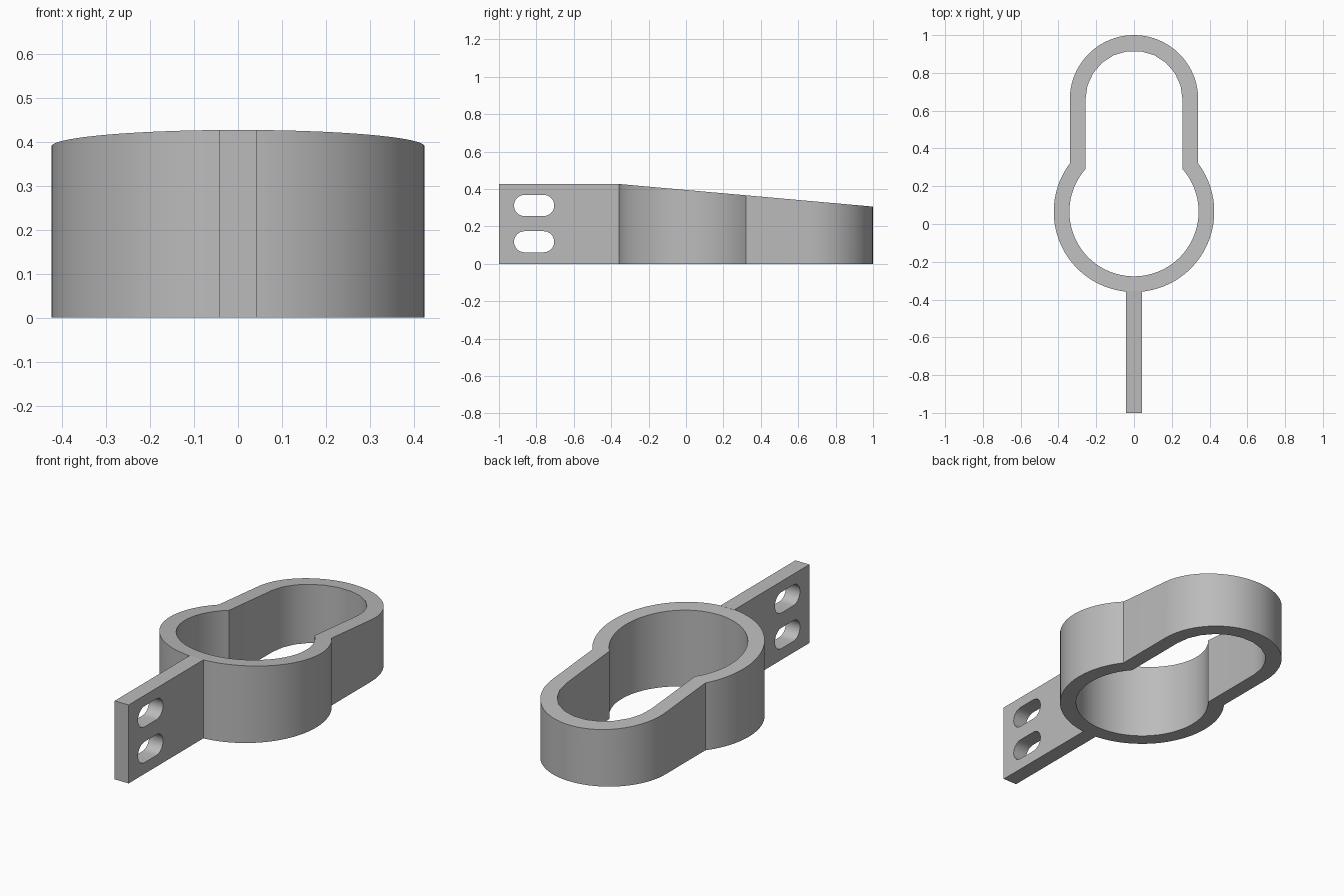
import bpy
import bmesh
from math import sin, cos, pi, asin, radians
from mathutils import Matrix

cube = bpy.data.objects.get("Cube")
if cube:
    bpy.data.objects.remove(cube, do_unlink=True)

HEIGHT, LOW_END = 0.427, 0.306
BIG_Y, SMALL_Y = 0.065, 0.66
FRONT = -0.36
BLADE_T = 0.084

grey = bpy.data.materials.new("Plain grey")
grey.use_nodes = True
colour = (0.5, 0.5, 0.5, 1)
grey.diffuse_color = colour
grey.node_tree.nodes["Principled BSDF"].inputs["Base Color"].default_value = colour


def arc(cx, cy, r, start, end, steps):
    """Points along a circular arc, both ends included."""
    angles = [start + (end - start) * i / steps for i in range(steps + 1)]
    return [(cx + r * cos(a), cy + r * sin(a)) for a in angles]


def keyhole(big_r, small_r, small_steps):
    """Large circle opening into a narrower round-ended slot."""
    a = pi / 2 - asin(small_r / big_r)
    big = arc(0, BIG_Y, big_r, pi - a, 2 * pi + a, 72)
    return big + arc(0, SMALL_Y, small_r, 0, pi, small_steps)


def slot(cx, cy, length, width):
    r = width / 2
    d = length / 2 - r
    return arc(cx + d, cy, r, -pi / 2, pi / 2, 16) + arc(cx - d, cy, r, pi / 2, 3 * pi / 2, 16)


def extruded(name, loops, depth, matrix=Matrix(), top=None):
    """Fill an outline with holes, extrude it, optionally reshape the top."""
    bm = bmesh.new()
    for loop in loops:
        vs = [bm.verts.new((x, y, 0)) for x, y in loop]
        for a, b in zip(vs, vs[1:] + vs[:1]):
            bm.edges.new((a, b))
    bmesh.ops.triangle_fill(bm, use_beauty=True, use_dissolve=False, edges=bm.edges[:])
    lifted = bmesh.ops.extrude_face_region(bm, geom=bm.faces[:], use_keep_orig=True)
    for v in lifted["geom"]:
        if isinstance(v, bmesh.types.BMVert):
            v.co.z = top(v.co.y) if top else depth
    bmesh.ops.recalc_face_normals(bm, faces=bm.faces[:])
    bm.transform(matrix)
    mesh = bpy.data.meshes.new(name)
    bm.to_mesh(mesh)
    bm.free()
    mesh.materials.append(grey)
    obj = bpy.data.objects.new(name, mesh)
    bpy.context.collection.objects.link(obj)
    bpy.ops.object.select_all(action='DESELECT')
    obj.select_set(True)
    bpy.context.view_layer.objects.active = obj
    bpy.ops.object.shade_smooth_by_angle(angle=radians(30))
    return obj


# Keyhole-shaped band with a sloping top
slope = (LOW_END - HEIGHT) / (1 - FRONT)
extruded("keyhole_band", [keyhole(0.425, 0.34, 40), keyhole(0.342, 0.257, 11)], HEIGHT,
         top=lambda y: HEIGHT + slope * (y - FRONT))

# Upright mounting plate with two slots, drawn in (y, z) and extruded along x
back = FRONT + 0.006
plate = [(-1, 0), (back, 0), (back, HEIGHT), (-1, HEIGHT)]
slots = [slot(-0.812, z, 0.215, 0.113) for z in (0.118, 0.312)]
to_side = Matrix(((0, 0, 1, -BLADE_T / 2), (1, 0, 0, 0), (0, 1, 0, 0), (0, 0, 0, 1)))
extruded("mounting_plate", [plate] + slots, BLADE_T, to_side)
